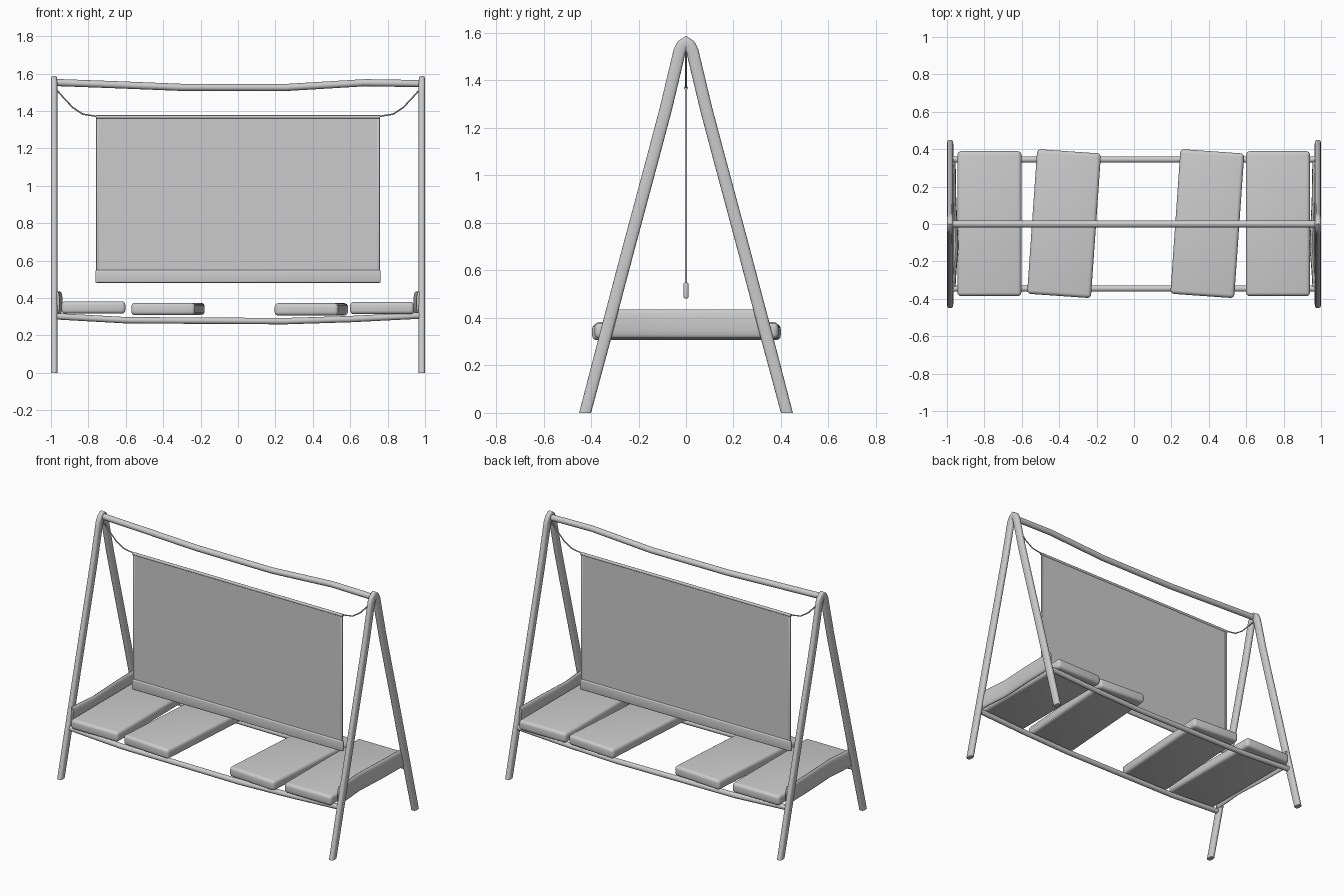
import bpy, bmesh, math
from mathutils import Vector

if "Cube" in bpy.data.objects:
    bpy.data.objects.remove(bpy.data.objects["Cube"])


def finish(bm, name, angle=40):
    bmesh.ops.recalc_face_normals(bm, faces=bm.faces[:])
    me = bpy.data.meshes.new(name)
    bm.to_mesh(me)
    bm.free()
    ob = bpy.data.objects.new(name, me)
    bpy.context.collection.objects.link(ob)
    bpy.ops.object.select_all(action='DESELECT')
    ob.select_set(True)
    bpy.context.view_layer.objects.active = ob
    bpy.ops.object.shade_smooth_by_angle(angle=math.radians(angle))
    return ob


def sweep(name, pts, ru, rv, up, sides=16, power=1.0, flat_feet=False):
    """Tube along pts; rv is the half size along 'up', ru across it."""
    pts = [Vector(p) for p in pts]
    up = Vector(up)
    bm = bmesh.new()
    rings = []
    for i, p in enumerate(pts):
        a = (p - pts[i - 1]).normalized() if i else None
        b = (pts[i + 1] - p).normalized() if i < len(pts) - 1 else None
        t = ((a or b) + (b or a)).normalized()
        u = up.cross(t).normalized()
        v = t.cross(u)
        ring = []
        for k in range(sides):
            w = 2 * math.pi * k / sides
            c, s = math.cos(w), math.sin(w)
            q = p + u * ru * math.copysign(abs(c) ** power, c) \
                  + v * rv * math.copysign(abs(s) ** power, s)
            if flat_feet and i in (0, len(pts) - 1):
                q.z = 0
            ring.append(bm.verts.new(q))
        rings.append(ring)
    for r, q in zip(rings, rings[1:]):
        for k in range(sides):
            j = (k + 1) % sides
            bm.faces.new((r[k], r[j], q[j], q[k]))
    bm.faces.new(rings[0])
    bm.faces.new(rings[-1])
    return finish(bm, name)


def box(name, size, loc, rot=0, bevel=0.0, segs=3):
    bm = bmesh.new()
    bmesh.ops.create_cube(bm, size=1)
    bmesh.ops.scale(bm, vec=size, verts=bm.verts[:])
    if bevel:
        bmesh.ops.bevel(bm, geom=bm.edges[:], offset=bevel, segments=segs,
                        profile=0.5, affect='EDGES')
    ob = finish(bm, name)
    ob.location = loc
    ob.rotation_euler.z = math.radians(rot)
    return ob


# bent A-shaped end frames
half = [(-0.425, 0), (-0.335, 0.34), (-0.24, 0.70), (-0.138, 1.08),
        (-0.085, 1.28), (-0.035, 1.49), (-0.027, 1.525), (-0.014, 1.549)]
profile = half + [(0, 1.562)] + [(-y, z) for y, z in reversed(half)]
for side, s in (("left", -1), ("right", 1)):
    sweep(side + "_end_frame", [(s * 0.983, y, z) for y, z in profile],
          0.026, 0.017, (1, 0, 0), power=0.7, flat_feet=True)

    # ropes holding the hanging cloth
    rope = [(0.972, 1.515), (0.93, 1.468), (0.885, 1.42), (0.83, 1.383), (0.75, 1.370)]
    sweep(side + "_rope", [(s * x, 0, z) for x, z in rope],
          0.004, 0.004, (0, 1, 0), sides=8)

    # flat wavy side rests between the seat rails
    wave = [(-0.335, 0.968), (-0.25, 0.963), (-0.12, 0.952), (0, 0.958),
            (0.12, 0.964), (0.25, 0.966), (0.335, 0.968)]
    sweep(side + "_side_rest", [(s * x, y, 0.375) for y, x in wave],
          0.014, 0.060, (0, 0, 1), power=0.8)

# slightly crooked top beam
beam = [(-0.975, 1.552), (-0.65, 1.540), (-0.30, 1.526), (0.25, 1.525),
        (0.45, 1.537), (0.68, 1.551), (0.975, 1.546)]
sweep("top_beam", [(x, 0, z) for x, z in beam], 0.019, 0.019, (0, 1, 0))

# sagging seat rails
rail = [(-0.975, 0.302), (-0.60, 0.281), (0.25, 0.276), (0.60, 0.287), (0.975, 0.306)]
for name, y in (("front_seat_rail", -0.345), ("back_seat_rail", 0.345)):
    sweep(name, [(x, y, z) for x, z in rail], 0.017, 0.017, (0, 1, 0))

# hanging cloth with rod, hems and weighted bottom bar
box("hanging_cloth", (1.50, 0.006, 0.84), (0, 0, 0.945))
for side, s in (("left", -1), ("right", 1)):
    box(side + "_cloth_hem", (0.016, 0.010, 0.83), (s * 0.750, 0, 0.95), bevel=0.003, segs=2)
sweep("cloth_top_rod", [(-0.76, 0, 1.368), (0.76, 0, 1.368)], 0.009, 0.009, (0, 1, 0))
box("cloth_bottom_bar", (1.525, 0.020, 0.068), (0, 0, 0.515), bevel=0.007)

# seat cushions
for i, (x, z, rot) in enumerate([(-0.773, 0.349, 0), (-0.374, 0.341, -4),
                                 (0.392, 0.339, -4), (0.770, 0.346, 0)]):
    box(f"seat_cushion_{i + 1}", (0.342, 0.775, 0.066), (x, 0.002, z), rot, bevel=0.02, segs=4)
